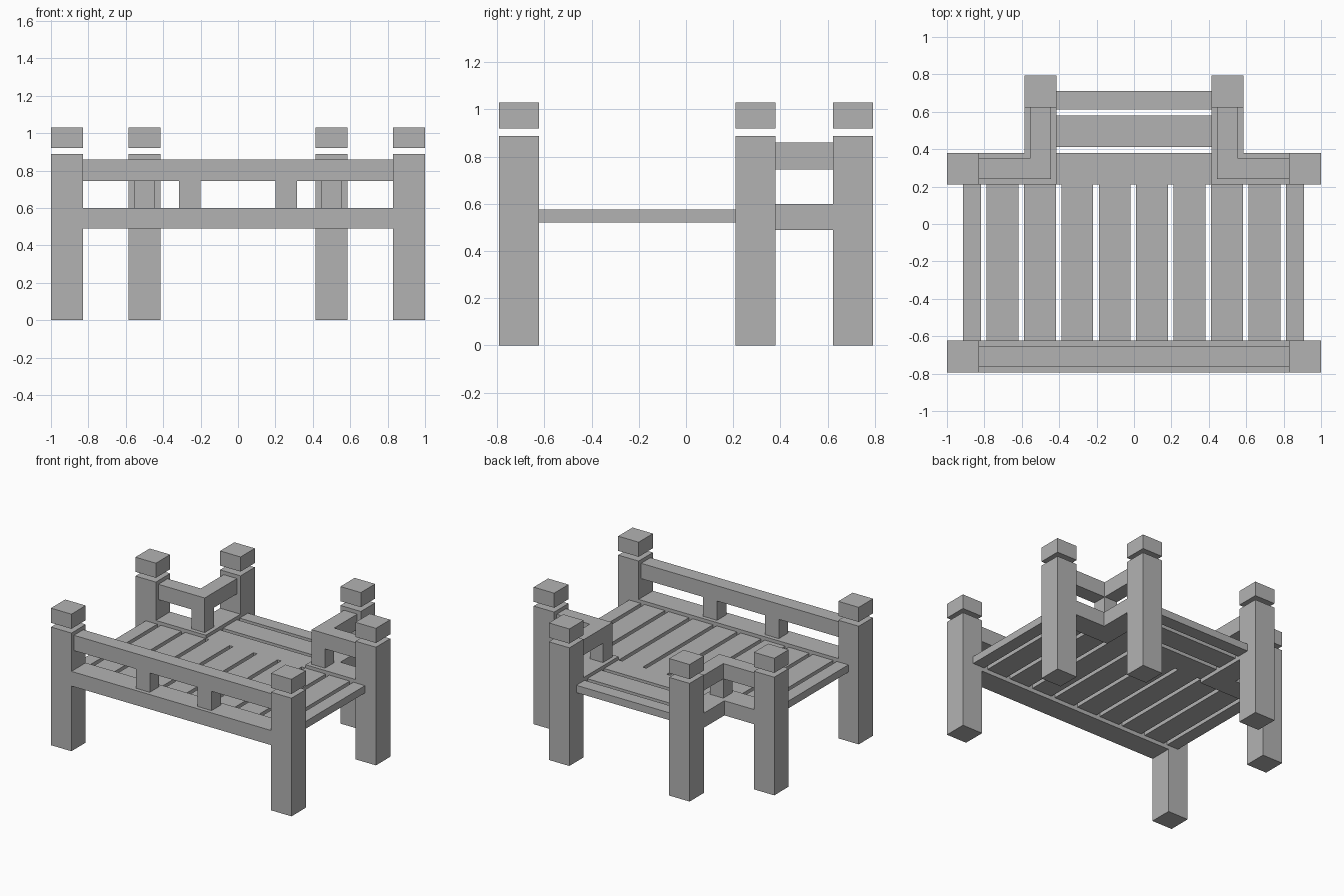
import bpy

cube = bpy.data.objects.get("Cube")
if cube:
    bpy.data.objects.remove(cube, do_unlink=True)

GREY = (0.45, 0.45, 0.45, 1)
wood = bpy.data.materials.new("grey_wood")
wood.use_nodes = True
wood.diffuse_color = GREY
wood.node_tree.nodes["Principled BSDF"].inputs["Base Color"].default_value = GREY

POST = 0.17                 # post and lower rail thickness
BAR = 0.11                  # upper rail and spindle thickness
LOW, HIGH = (0.49, 0.60), (0.745, 0.86)
FLOOR = (0.52, 0.575)


def prism(name, outline, z):
    """Extrude a flat outline between two heights."""
    n = len(outline)
    verts = [(x, y, h) for h in z for x, y in outline]
    faces = [list(range(n))[::-1], list(range(n, 2 * n))]
    faces += [(i, (i + 1) % n, n + (i + 1) % n, n + i) for i in range(n)]
    mesh = bpy.data.meshes.new(name)
    mesh.from_pydata(verts, [], faces)
    mesh.materials.append(wood)
    obj = bpy.data.objects.new(name, mesh)
    bpy.context.collection.objects.link(obj)
    return obj


def box(name, x, y, z):
    return prism(name, [(x[0], y[0]), (x[1], y[0]), (x[1], y[1]), (x[0], y[1])], z)


def span(centre, width):
    return centre - width / 2, centre + width / 2


def mirrored(name, outline, z):
    """Build a left part and its mirror image on the right."""
    prism("left_" + name, outline, z)
    prism("right_" + name, [(-x, y) for x, y in reversed(outline)], z)


def mirrored_box(name, x, y, z):
    mirrored(name, [(x[0], y[0]), (x[1], y[0]), (x[1], y[1]), (x[0], y[1])], z)


# Posts with separate caps
FRONT_Y, SIDE_Y, BACK_Y = -0.708, 0.295, 0.708
WIDE_X, NARROW_X = 0.915, 0.5
for name, cx, cy in (("front", WIDE_X, FRONT_Y), ("side", WIDE_X, SIDE_Y),
                     ("back", NARROW_X, BACK_Y)):
    x, y = span(cx, POST), span(cy, POST)
    mirrored_box(name + "_post", x, y, (0, 0.888))
    mirrored_box(name + "_post_cap", x, y, (0.92, 1.03))

# Front railing
inner = WIDE_X - POST / 2
box("front_lower_rail", (-inner, inner), span(FRONT_Y, POST), LOW)
box("front_upper_rail", (-inner, inner), span(FRONT_Y, BAR), HIGH)
mirrored_box("front_spindle", span(0.257, 0.115), span(FRONT_Y, BAR),
             (LOW[1], HIGH[0]))

# L-shaped corner railings between side and back posts
end_y = BACK_Y - POST / 2
for name, width, z in (("corner_lower_rail", POST, LOW),
                       ("corner_upper_rail", BAR, HIGH)):
    x, y = span(NARROW_X, width), span(SIDE_Y, width)
    mirrored(name, [(x[0], y[0]), (inner, y[0]), (inner, y[1]),
                    (x[1], y[1]), (x[1], end_y), (x[0], end_y)], z)
mirrored_box("corner_spindle", span(NARROW_X, BAR), span(SIDE_Y, BAR),
             (LOW[1], HIGH[0]))

# Main floor: eight full planks and a narrow one at each edge
floor_y = (FRONT_Y + POST / 2, SIDE_Y - POST / 2)
for i in range(8):
    start = -0.788 + 0.2 * i
    box(f"floor_plank_{i + 1}", (start, start + POST), floor_y, FLOOR)
box("right_edge_plank", (-0.914, -0.818), floor_y, FLOOR)
box("left_edge_plank", (0.812, 0.909), floor_y, FLOOR)

# Entrance planks running across the back
gap = NARROW_X - POST / 2
for i, y in enumerate(((0.21, 0.38), (0.412, 0.58), (0.612, 0.71))):
    box(f"entrance_plank_{i + 1}", (-gap, gap), y, FLOOR)
